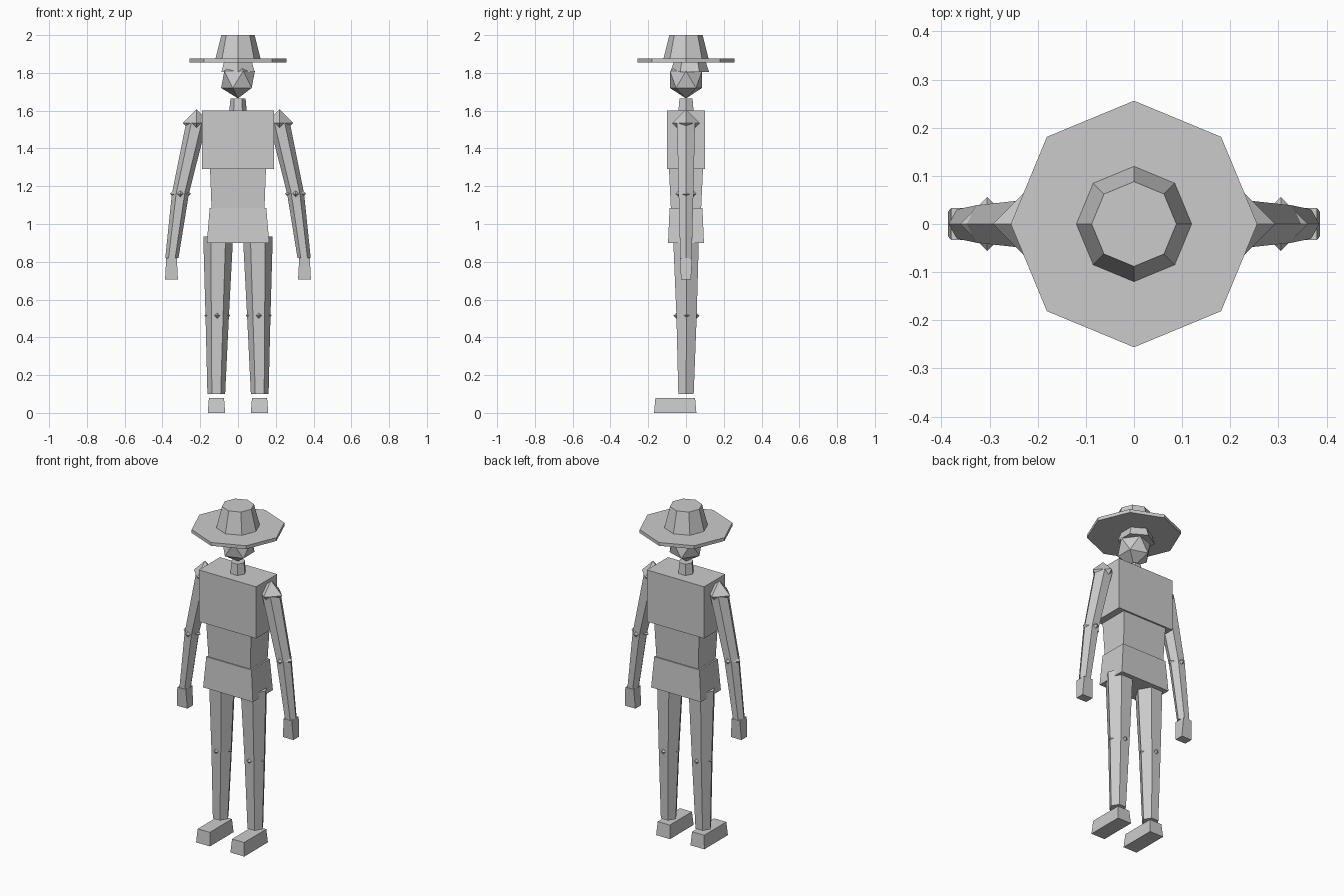
import bpy
import bmesh
from math import radians
from mathutils import Matrix, Vector

old = bpy.data.objects.get("Cube")
if old:
    bpy.data.objects.remove(old)

# One plain grey for the whole figure
grey = bpy.data.materials.new("plain_grey")
grey.use_nodes = True
grey.diffuse_color = (0.6, 0.6, 0.6, 1)
grey.node_tree.nodes["Principled BSDF"].inputs["Base Color"].default_value = (0.6, 0.6, 0.6, 1)


def finish(name, bm):
    bmesh.ops.recalc_face_normals(bm, faces=bm.faces)
    mesh = bpy.data.meshes.new(name)
    bm.to_mesh(mesh)
    bm.free()
    mesh.materials.append(grey)
    obj = bpy.data.objects.new(name, mesh)
    bpy.context.collection.objects.link(obj)
    return obj


def limb(name, start, end, r1, r2, sides=6, turn=0):
    """Tapered prism between two points; the end caps stay level."""
    bm = bmesh.new()
    start, end = Vector(start), Vector(end)
    rings = []
    for centre, r in ((start, r1), (end, r2)):
        ring = []
        for i in range(sides):
            spin = Matrix.Rotation(radians(turn + 360 * i / sides), 3, "Z")
            ring.append(bm.verts.new(centre + spin @ Vector((r, 0, 0))))
        bm.faces.new(ring)
        rings.append(ring)
    for i in range(sides):
        j = (i + 1) % sides
        bm.faces.new((rings[0][i], rings[0][j], rings[1][j], rings[1][i]))
    return finish(name, bm)


def block(name, x, y, z0, z1, bottom, top):
    """Box with separate half sizes for its bottom and top."""
    bm = bmesh.new()
    bmesh.ops.create_cube(bm, size=2)
    for v in bm.verts:
        half = top if v.co.z > 0 else bottom
        v.co = (x + v.co.x * half[0], y + v.co.y * half[1], z1 if v.co.z > 0 else z0)
    return finish(name, bm)


def joint(name, centre, r):
    """Eight-faced joint."""
    bm = bmesh.new()
    bmesh.ops.create_uvsphere(bm, u_segments=4, v_segments=2, radius=r,
                              matrix=Matrix.Translation(centre))
    return finish(name, bm)


# Hat
limb("hat_brim", (0, 0, 1.855), (0, 0, 1.875), 0.256, 0.256, 8)
limb("hat_crown", (0, 0, 1.87), (0, 0, 2.0), 0.121, 0.088, 8)

# Head, hair and neck
bm = bmesh.new()
bmesh.ops.create_icosphere(bm, subdivisions=1, radius=0.1, matrix=Matrix.Translation((0, 0, 1.765)))
finish("head", bm)
limb("hair", (0, 0.02, 1.805), (0, 0.02, 1.858), 0.102, 0.085, 6, 30)
limb("neck", (0, 0, 1.59), (0, 0, 1.665), 0.047, 0.04)

# Torso
block("chest", 0, 0, 1.29, 1.6, (0.19, 0.1), (0.19, 0.1))
block("waist", 0, 0, 1.08, 1.29, (0.14, 0.08), (0.148, 0.09))
block("hips", 0, 0, 0.9, 1.085, (0.165, 0.095), (0.15, 0.087))

# Arms and legs on both sides
for side, s in (("left", 1), ("right", -1)):
    shoulder, elbow, wrist = (s * 0.22, 0, 1.535), (s * 0.305, 0, 1.16), (s * 0.35, 0, 0.82)
    joint(side + "_shoulder", shoulder, 0.073)
    limb(side + "_upper_arm", shoulder, elbow, 0.055, 0.045)
    joint(side + "_elbow", elbow, 0.056)
    limb(side + "_forearm", elbow, wrist, 0.045, 0.035)
    block(side + "_hand", s * 0.352, 0, 0.705, 0.82, (0.034, 0.026), (0.028, 0.033))

    hip, knee, ankle = (s * 0.105, 0, 0.935), (s * 0.11, 0.003, 0.515), (s * 0.115, 0, 0.1)
    limb(side + "_thigh", hip, knee, 0.079, 0.062)
    joint(side + "_knee", knee, 0.069)
    limb(side + "_shin", knee, ankle, 0.062, 0.047)
    block(side + "_foot", s * 0.114, -0.057, 0, 0.08, (0.046, 0.112), (0.04, 0.105))
